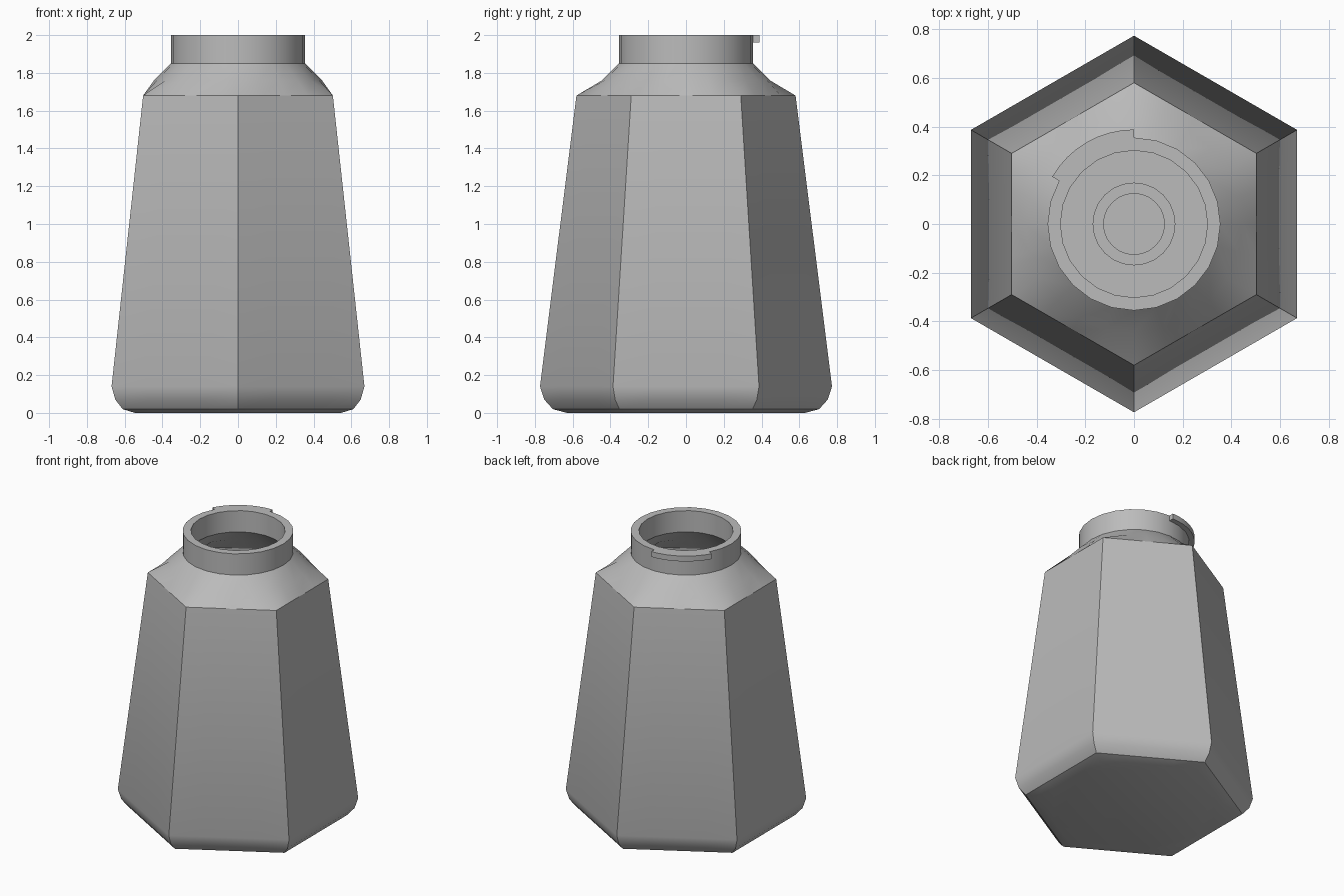
import bpy, bmesh
from math import pi, cos, sin, radians

cube = bpy.data.objects.get("Cube")
if cube:
    bpy.data.objects.remove(cube, do_unlink=True)

N = 24                      # segments round the bottle
HEX = (pi / 3, pi / 6)      # side angle and corner offset

grey = bpy.data.materials.new("plain grey")
grey.use_nodes = True
grey.diffuse_color = (0.5, 0.5, 0.5, 1)
grey.node_tree.nodes["Principled BSDF"].inputs["Base Color"].default_value = (0.5, 0.5, 0.5, 1)


def ring_point(angle, radius, z, hexagonal):
    """Point on a circle, or on a hexagon with the given corner radius."""
    if hexagonal:
        side, corner = HEX
        off = (angle + corner) % side - corner
        radius *= cos(corner) / cos(off)
    return (radius * cos(angle), radius * sin(angle), z)


def finish(name, bm, angle):
    bmesh.ops.recalc_face_normals(bm, faces=bm.faces)
    mesh = bpy.data.meshes.new(name)
    bm.to_mesh(mesh)
    bm.free()
    obj = bpy.data.objects.new(name, mesh)
    bpy.context.collection.objects.link(obj)
    mesh.materials.append(grey)
    bpy.ops.object.select_all(action='DESELECT')
    obj.select_set(True)
    bpy.context.view_layer.objects.active = obj
    bpy.ops.object.shade_smooth_by_angle(angle=radians(angle))
    return obj


def loft(name, profile, angle):
    """Skin (radius, z, hexagonal) rings and cap both ends."""
    bm = bmesh.new()
    rings = [[bm.verts.new(ring_point(2 * pi * i / N, r, z, h)) for i in range(N)]
             for r, z, h in profile]
    for a, b in zip(rings, rings[1:]):
        for i in range(N):
            j = (i + 1) % N
            bm.faces.new((a[i], a[j], b[j], b[i]))
    bm.faces.new(rings[0])
    bm.faces.new(rings[-1])
    return finish(name, bm, angle)


# Hollow bottle: base, tapered hexagonal wall, round shoulder and neck, then the inside
loft("bottle_body", [
    (0.63, 0, True), (0.705, 0.02, True), (0.75, 0.07, True), (0.773, 0.14, True),
    (0.58, 1.68, True), (0.445, 1.76, False), (0.355, 1.85, False),
    (0.355, 2, False), (0.302, 2, False), (0.302, 1.85, False),
    (0.40, 1.75, False), (0.53, 1.66, True), (0.71, 0.14, True), (0.62, 0.05, True),
    (0.17, 0.05, False), (0.17, 0.07, False), (0.125, 0.07, False), (0.125, 0.05, False),
], 28)

# Curved lip tab round the back of the rim
bm = bmesh.new()
sections = []
for k in range(9):
    a = radians(90 + 60 * k / 8)
    sections.append([bm.verts.new(ring_point(a, r, z, False))
                     for r, z in ((0.345, 1.962), (0.388, 1.962), (0.388, 2), (0.345, 2))])
for p, q in zip(sections, sections[1:]):
    for i in range(4):
        j = (i + 1) % 4
        bm.faces.new((p[i], p[j], q[j], q[i]))
bm.faces.new(sections[0])
bm.faces.new(sections[-1])
finish("neck_tab", bm, 30)
